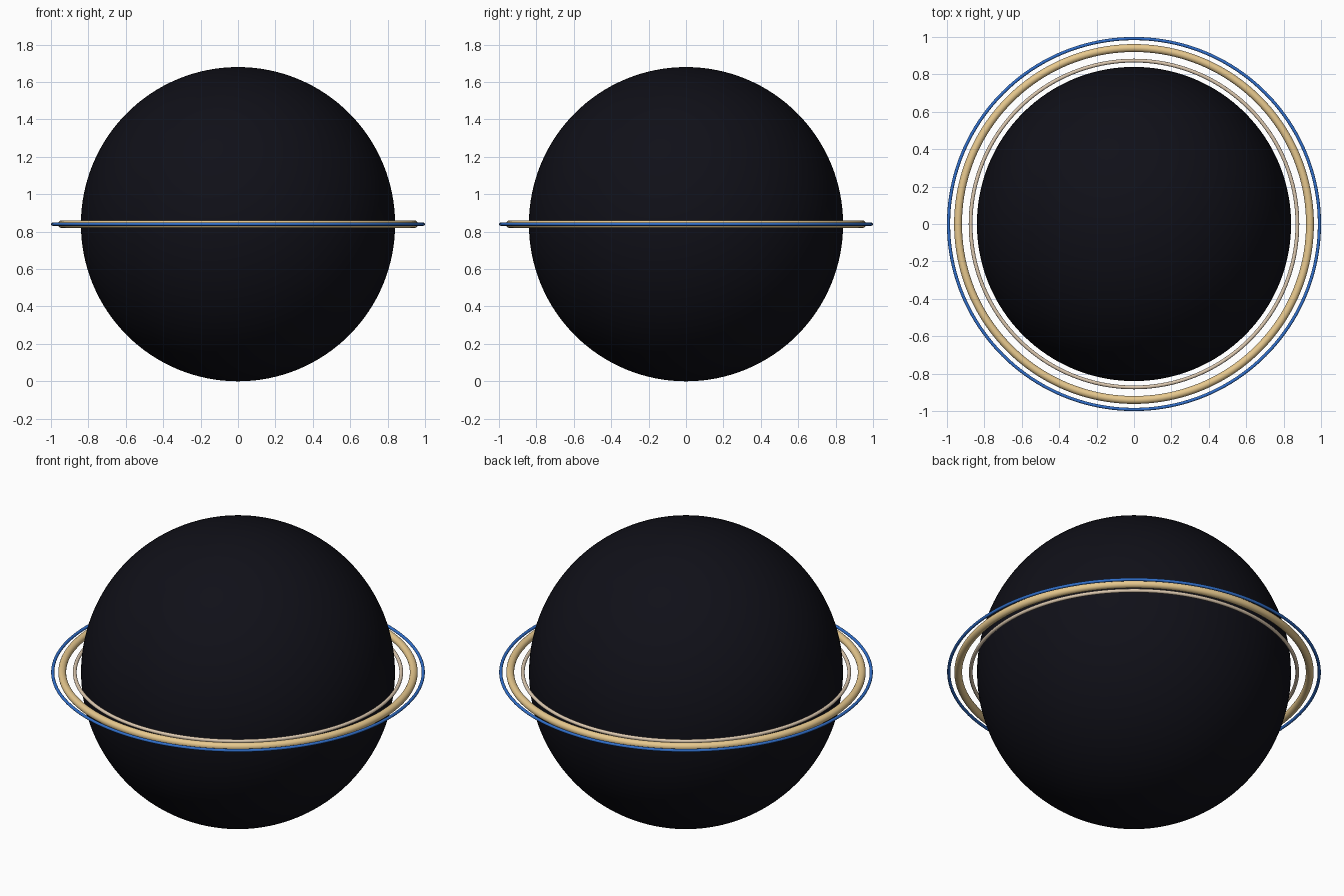
import bpy

if "Cube" in bpy.data.objects:
    bpy.data.objects.remove(bpy.data.objects["Cube"])

S = 0.84  # globe radius; the rings are proportioned from it


def finish(name, color):
    obj = bpy.context.object
    obj.name = name
    bpy.ops.object.shade_smooth()
    mat = bpy.data.materials.new(name + "_material")
    mat.diffuse_color = (*color, 1.0)
    mat.use_nodes = True
    mat.node_tree.nodes["Principled BSDF"].inputs["Base Color"].default_value = mat.diffuse_color
    obj.data.materials.append(mat)


# Dark globe resting on the ground
bpy.ops.mesh.primitive_uv_sphere_add(segments=128, ring_count=64, radius=S, location=(0, 0, S))
finish("globe", (0.005, 0.005, 0.009))

# Three concentric round-section rings: name, ring radius, tube radius, colour
rings = [
    ("inner_ring", 1.04 * S, 0.010, (0.72, 0.58, 0.43)),
    ("middle_ring", 1.12 * S, 0.021, (0.80, 0.58, 0.27)),
    ("outer_ring", 0.9915, 0.0085, (0.03, 0.16, 0.60)),
]
for name, radius, tube, color in rings:
    bpy.ops.mesh.primitive_torus_add(major_radius=radius, minor_radius=tube, major_segments=160,
                                     minor_segments=20, location=(0, 0, S))
    finish(name, color)
